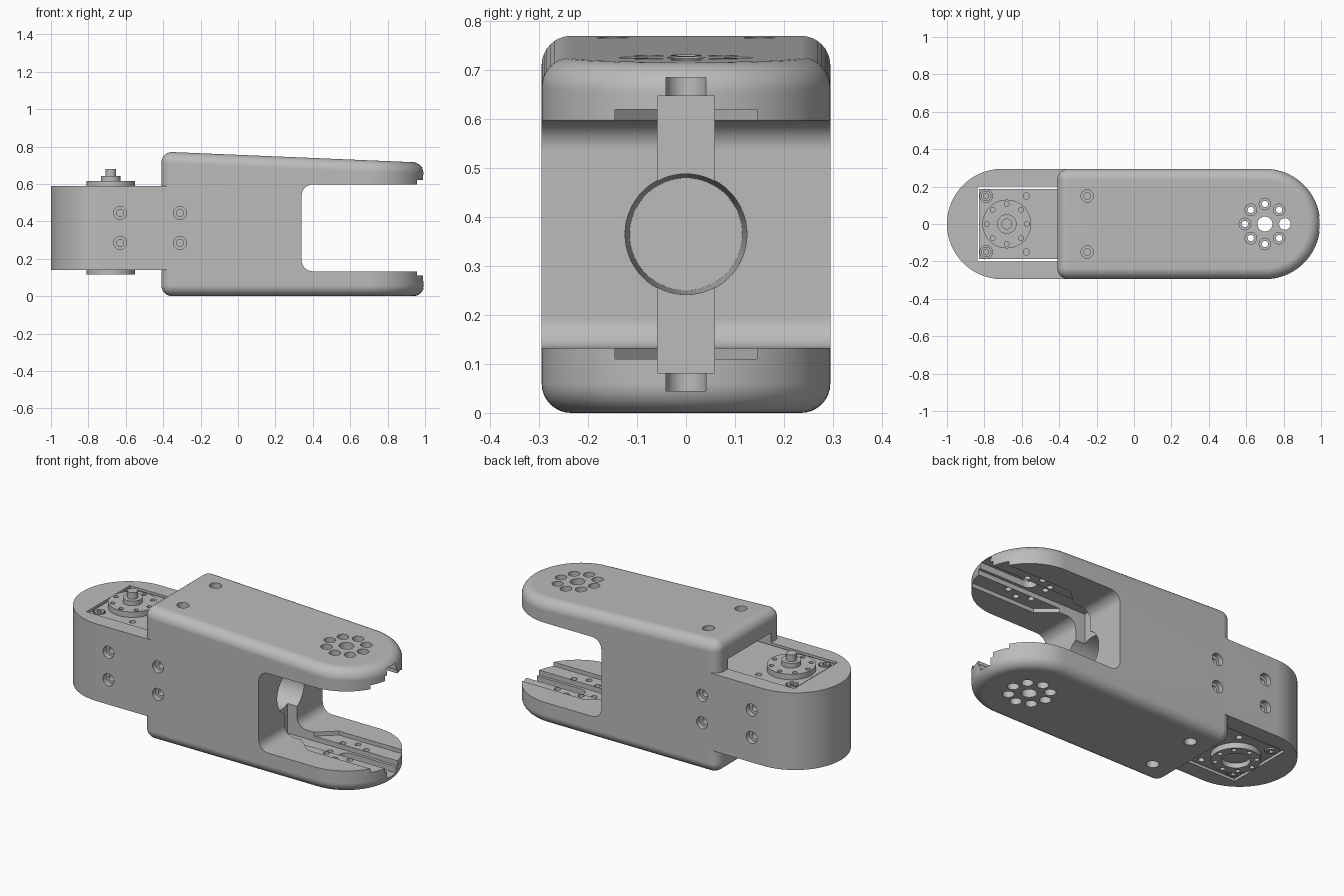
import bpy, bmesh
from math import sin, cos, pi, radians
from mathutils import Matrix, Vector

if "Cube" in bpy.data.objects:
    bpy.data.objects.remove(bpy.data.objects["Cube"], do_unlink=True)

MID = 0.365          # height of the symmetry plane of the joint
HALF = 0.295         # half width of the arm
PIVOT, JOINT = 0.70, -0.68

grey = bpy.data.materials.new("light_grey")
grey.use_nodes = True
grey.diffuse_color = (0.5, 0.5, 0.5, 1)
grey.node_tree.nodes["Principled BSDF"].inputs["Base Color"].default_value = (0.5, 0.5, 0.5, 1)


def finish(name, bm):
    bmesh.ops.recalc_face_normals(bm, faces=bm.faces)
    me = bpy.data.meshes.new(name)
    bm.to_mesh(me)
    bm.free()
    ob = bpy.data.objects.new(name, me)
    bpy.context.collection.objects.link(ob)
    return ob


def prism(name, outline, z0, z1, slope=0.0, bevel=0.0, pick=None):
    """Extrude an xy outline; the top may slope along x, picked edges are rounded."""
    bm = bmesh.new()
    low = [bm.verts.new((x, y, z0)) for x, y in outline]
    high = [bm.verts.new((x, y, z1 + slope * (x - outline[0][0]))) for x, y in outline]
    bm.faces.new(low)
    bm.faces.new(high)
    for i in range(len(low)):
        j = (i + 1) % len(low)
        bm.faces.new((low[i], low[j], high[j], high[i]))
    bmesh.ops.recalc_face_normals(bm, faces=bm.faces)
    if bevel:
        bmesh.ops.bevel(bm, geom=[e for e in bm.edges if pick(e)], offset=bevel,
                        offset_type='OFFSET', segments=8, profile=0.5, affect='EDGES')
    return finish(name, bm)


def box(name, x0, x1, y, z0, z1, bevel=0.0, pick=None):
    return prism(name, [(x0, -y), (x1, -y), (x1, y), (x0, y)], z0, z1, 0, bevel, pick)


def cyl(name, start, end, r, r2=None, n=32):
    a, b = Vector(start), Vector(end)
    bm = bmesh.new()
    turn = (b - a).to_track_quat('Z', 'Y').to_matrix().to_4x4()
    bmesh.ops.create_cone(bm, cap_ends=True, segments=n, radius1=r,
                          radius2=r if r2 is None else r2, depth=(b - a).length,
                          matrix=Matrix.Translation((a + b) / 2) @ turn)
    return finish(name, bm)


def stadium(flat_x, centre_x, n=40):
    """Outline with a square end at flat_x and a round end about centre_x."""
    s = 1 if centre_x > flat_x else -1
    arc = [(centre_x + s * HALF * cos(-pi / 2 + pi * i / n),
            HALF * sin(-pi / 2 + pi * i / n)) for i in range(n + 1)]
    return [(flat_x, -HALF)] + arc + [(flat_x, HALF)]


def carve(ob, cutters):
    for c in cutters:
        c.hide_render = True
        m = ob.modifiers.new("cut", 'BOOLEAN')
        m.operation, m.solver, m.object = 'DIFFERENCE', 'EXACT', c
    deps = bpy.context.evaluated_depsgraph_get()
    deps.update()
    me = bpy.data.meshes.new_from_object(ob.evaluated_get(deps))
    ob.modifiers.clear()
    ob.data = me
    for c in cutters:
        bpy.data.objects.remove(c, do_unlink=True)


def ring(cx, r, n=8):
    return [(cx + r * cos(2 * pi * i / n), r * sin(2 * pi * i / n)) for i in range(n)]


def side_holes(x):
    """Stepped screw holes through both side walls."""
    out = []
    for s in (-1, 1):
        for z in (0.285, 0.445):
            out.append(cyl("cut", (x, s * 0.4, z), (x, s * 0.265, z), 0.035))
            out.append(cyl("cut", (x, s * 0.3, z), (x, s * 0.215, z), 0.019))
    return out


parts = []

# Forked arm with rounded outer edges and a sloping top
fork = prism("fork_body", stadium(-0.41, PIVOT), 0.0, 0.773, slope=-0.042, bevel=0.06,
             pick=lambda e: abs(e.verts[0].co.z - e.verts[1].co.z) < 0.3
             or e.verts[0].co.x < -0.4)
cuts = [
    # Opening between the two prongs, with filleted inner corners
    box("cut", 0.34, 1.2, 0.5, 0.133, 0.597, 0.06,
        lambda e: all(v.co.x < 0.35 for v in e.verts)
        and abs(e.verts[0].co.y - e.verts[1].co.y) > 0.5),
    # Guide channel, cable bore and the rear socket for the motor
    box("cut", 0.28, 1.2, 0.058, 0.082, 0.648),
    cyl("cut", (-0.1, 0, MID), (0.36, 0, MID), 0.115, 0.125, 64),
    box("cut", -0.5, -0.30, 0.2, 0.082, 0.648),
]
for s in (-1, 1):
    # Recess that tapers into the guide channel, and the pin slot
    lo, hi = sorted((MID + s * 0.15, MID + s * 0.255))
    cuts.append(prism("cut", [(0.44, -0.05), (0.55, -0.145), (1.2, -0.145),
                              (1.2, 0.145), (0.55, 0.145), (0.44, 0.05)], lo, hi))
    lo, hi = sorted((MID + s * 0.2, MID + s * 0.32))
    end = [(PIVOT - 0.041 * sin(pi * i / 12), -0.041 * cos(pi * i / 12)) for i in range(13)]
    cuts.append(prism("cut", [(1.2, -0.041)] + end + [(1.2, 0.041)], lo, hi))
    # Stepped holes around the pivot
    face = 0.725 if s > 0 else 0.0
    for x, y in ring(PIVOT, 0.107):
        cuts.append(cyl("cut", (x, y, face - s * 0.045), (x, y, face + s * 0.1), 0.031, n=24))
        cuts.append(cyl("cut", (x, y, MID + s * 0.1), (x, y, face + s * 0.08), 0.017, n=20))
    cuts.append(cyl("cut", (PIVOT, 0, MID + s * 0.1), (PIVOT, 0, face + s * 0.1), 0.04))
    # Stepped holes near the rear
    face = 0.767 if s > 0 else 0.0
    for y in (-0.15, 0.15):
        cuts.append(cyl("cut", (-0.25, y, face - s * 0.04), (-0.25, y, face + s * 0.1), 0.033))
        cuts.append(cyl("cut", (-0.25, y, face - s * 0.1), (-0.25, y, face + s * 0.08), 0.018))
carve(fork, cuts + side_holes(-0.31))
parts.append(fork)

# Round ended housing that holds the motor
housing = prism("motor_housing", stadium(-0.35, -0.705), 0.14, 0.59)
carve(housing, [box("cut", -0.838, -0.2, 0.2, 0.0, 0.8)] + side_holes(-0.63))
parts.append(housing)

# Motor block with corner screw holes
motor = box("motor_block", -0.828, -0.32, 0.188, 0.147, 0.583)
cuts = []
for s in (-1, 1):
    for y in (-0.15, 0.15):
        cuts.append(cyl("cut", (-0.575, y, MID + s * 0.17), (-0.575, y, MID + s * 0.3), 0.017))
        cuts.append(cyl("cut", (-0.79, y, MID + s * 0.19), (-0.79, y, MID + s * 0.3), 0.034))
carve(motor, cuts)
parts.append(motor)

# Corner screws with a socket
for s, side in ((1, "top"), (-1, "bottom")):
    for y, hand in ((-0.15, "right"), (0.15, "left")):
        screw = cyl(f"{side}_{hand}_screw", (-0.79, y, MID + s * 0.185),
                    (-0.79, y, MID + s * 0.222), 0.027)
        carve(screw, [cyl("cut", (-0.79, y, MID + s * 0.205), (-0.79, y, MID + s * 0.3),
                          0.015, n=6)])
        parts.append(screw)

# Output discs on both faces, each with a circle of small holes
for s, side in ((1, "top"), (-1, "bottom")):
    disc = cyl(f"{side}_output_disc", (JOINT, 0, MID + s * 0.21),
               (JOINT, 0, MID + s * 0.25), 0.13, n=64)
    cuts = [cyl("cut", (x, y, MID + s * 0.225), (x, y, MID + s * 0.3), 0.013, n=16)
            for x, y in ring(JOINT, 0.107)]
    if s < 0:
        cuts.append(cyl("cut", (JOINT, 0, MID - 0.222), (JOINT, 0, MID - 0.3), 0.075, n=48))
    carve(disc, cuts)
    parts.append(disc)

# Stepped output shaft on the top disc
parts.append(cyl("shaft_collar", (JOINT, 0, 0.61), (JOINT, 0, 0.642), 0.052, n=48))
parts.append(cyl("shaft_pin", (JOINT, 0, 0.635), (JOINT, 0, 0.68), 0.029))

# Shared finish: one colour, smooth curves and crisp edges
for ob in parts:
    ob.data.materials.clear()
    ob.data.materials.append(grey)
    bpy.ops.object.select_all(action='DESELECT')
    ob.select_set(True)
    bpy.context.view_layer.objects.active = ob
    bpy.ops.object.shade_smooth_by_angle(angle=radians(30))
    wn = ob.modifiers.new("even_shading", 'WEIGHTED_NORMAL')
    wn.keep_sharp = True
